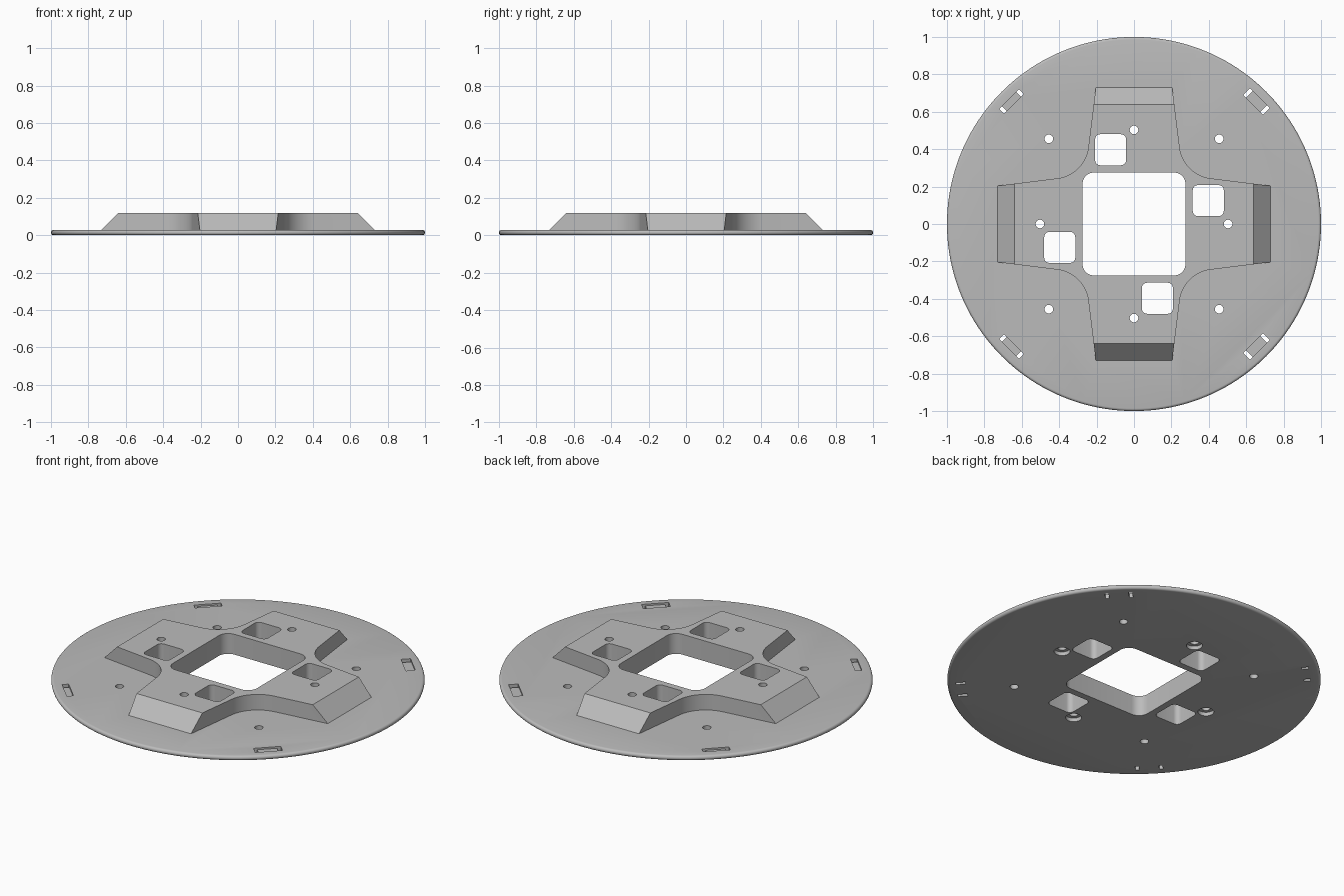
import bpy, bmesh, math
from mathutils import Matrix, Vector

if "Cube" in bpy.data.objects:
    bpy.data.objects.remove(bpy.data.objects["Cube"])

grey = bpy.data.materials.new("plain grey")
grey.diffuse_color = (0.5, 0.5, 0.5, 1)
grey.use_nodes = True
grey.node_tree.nodes["Principled BSDF"].inputs["Base Color"].default_value = grey.diffuse_color

T, H = 0.028, 0.12      # plate thickness, hub height


def make(name, bm):
    bmesh.ops.recalc_face_normals(bm, faces=bm.faces[:])
    me = bpy.data.meshes.new(name)
    bm.to_mesh(me)
    bm.free()
    ob = bpy.data.objects.new(name, me)
    bpy.context.collection.objects.link(ob)
    me.materials.append(grey)
    return ob


def prism(name, pts, z0, z1, top=None):
    """Closed solid from an outline, optionally with a different top outline."""
    bm = bmesh.new()
    lo = [bm.verts.new((x, y, z0)) for x, y in pts]
    hi = [bm.verts.new((x, y, z1)) for x, y in (top or pts)]
    bm.faces.new(lo[::-1])
    bm.faces.new(hi)
    n = len(lo)
    for i in range(n):
        j = (i + 1) % n
        bm.faces.new((lo[i], lo[j], hi[j], hi[i]))
    return make(name, bm)


def turn(pts, a):
    c, s = math.cos(a), math.sin(a)
    return [(x * c - y * s, x * s + y * c) for x, y in pts]


def shift(pts, dx, dy):
    return [(x + dx, y + dy) for x, y in pts]


def circle(r, n=32):
    return [(r * math.cos(2 * math.pi * i / n), r * math.sin(2 * math.pi * i / n)) for i in range(n)]


def rounded(h, r, n=8):
    out = []
    for k in range(4):
        arc = [(h - r + r * math.cos(i * math.pi / 2 / n), h - r + r * math.sin(i * math.pi / 2 / n))
               for i in range(n + 1)]
        out += turn(arc, k * math.pi / 2)
    return out


def rect(a, b):
    return [(-a, -b), (a, -b), (a, b), (-a, b)]


def boolean(target, tool, op):
    m = target.modifiers.new(op, 'BOOLEAN')
    m.operation, m.solver, m.object = op, 'EXACT', tool
    bpy.context.view_layer.objects.active = target
    bpy.ops.object.modifier_apply(modifier=m.name)
    bpy.data.objects.remove(tool)


# Round plate with a half-round rim
bm = bmesh.new()
R, SEG, r = 1.0, 160, T / 2
rings = []
for i in range(9):
    a = -math.pi / 2 + math.pi * i / 8
    rad, z = R - r + r * math.cos(a), r + r * math.sin(a)
    rings.append([bm.verts.new((x, y, z)) for x, y in circle(rad, SEG)])
bm.faces.new(rings[0][::-1])
bm.faces.new(rings[-1])
for a, b in zip(rings, rings[1:]):
    for i in range(SEG):
        j = (i + 1) % SEG
        bm.faces.new((a[i], a[j], b[j], b[i]))
plate = make("mounting_plate", bm)

# Cross-shaped hub: tapered arms, filleted inner corners, sloping ends
END, TOP_END, HALF = 0.73, 0.64, 0.204
SLOPE = 0.125                           # side widening per unit toward the centre
CORNER = (HALF + SLOPE * END) / (1 + SLOPE)
ang = math.atan(SLOPE)
FR = 0.19                               # fillet radius
c = CORNER + FR * (1 + math.sin(ang)) / math.cos(ang) * 1.0 - FR * 2 * math.tan(ang)
c = (FR * math.sqrt(1 + SLOPE ** 2) + HALF + SLOPE * END) / (1 + SLOPE)


def quarter(end):
    w = HALF + SLOPE * (END - end)
    a0, a1 = 1.5 * math.pi - ang, math.pi + ang
    arc = [(c + FR * math.cos(a0 + (a1 - a0) * i / 16), c + FR * math.sin(a0 + (a1 - a0) * i / 16))
           for i in range(17)]
    return [(end, -w), (end, w)] + arc


def cross(end):
    return [p for k in range(4) for p in turn(quarter(end), k * math.pi / 2)]


# the slope is continued below the plate surface so it meets it at END
SINK = 0.012
low_end = END + (T - SINK) * (END - TOP_END) / (H - T)
hub = prism("hub", cross(low_end), SINK, H, cross(TOP_END))
boolean(plate, hub, 'UNION')

# Central square opening
boolean(plate, prism("cut", rounded(0.275, 0.06), -0.1, 0.3), 'DIFFERENCE')

for k in range(4):
    a = k * math.pi / 2
    cuts = [
        (shift(rounded(0.083, 0.028), 0.397, 0.125), -0.1, 0.3),   # square window
        (shift(circle(0.023), 0.503, 0), -0.1, 0.3),               # hub screw hole
        (shift(circle(0.043), 0.503, 0), -0.1, 0.022),             # counterbore below
        (shift(circle(0.023), *turn([(0.644, 0)], math.pi / 4)[0]), -0.1, 0.3),
    ]
    # tie slots joined by a shallow channel; the left pairs are shorter
    half = 0.026 if k in (0, 3) else 0.018
    for s in (-1, 1):
        cuts.append((turn(shift(rect(half, 0.01), 0.926, s * 0.064), math.pi / 4), -0.1, 0.3))
    cuts.append((turn(shift(rect(half, 0.06), 0.926, 0), math.pi / 4), T - 0.01, 0.3))
    for pts, z0, z1 in cuts:
        boolean(plate, prism("cut", turn(pts, a), z0, z1), 'DIFFERENCE')

plate.select_set(True)
bpy.context.view_layer.objects.active = plate
bpy.ops.object.shade_smooth_by_angle(angle=math.radians(30))
